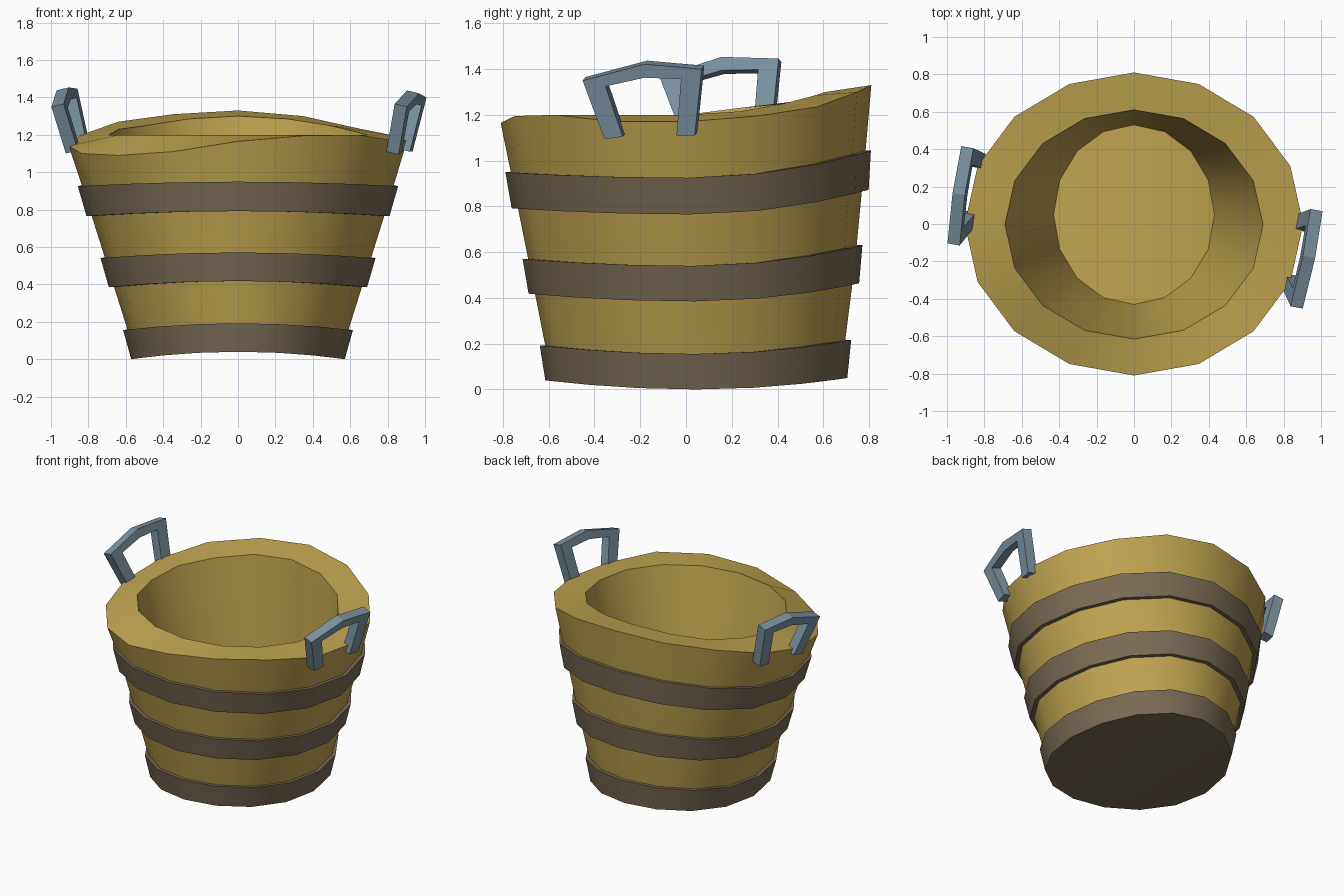
import bpy, bmesh, math
from mathutils import Vector

if "Cube" in bpy.data.objects:
    bpy.data.objects.remove(bpy.data.objects["Cube"])

N = 16


def material(name, rgb):
    m = bpy.data.materials.new(name)
    m.diffuse_color = (*rgb, 1)
    m.use_nodes = True
    m.node_tree.nodes["Principled BSDF"].inputs["Base Color"].default_value = m.diffuse_color
    return m


wood = material("yellow_wood", (0.53, 0.37, 0.08))
hoop = material("brown_hoop", (0.19, 0.145, 0.09))
metal = material("blue_grey_metal", (0.20, 0.29, 0.36))


def finish(bm, name, mat, smooth=True):
    bmesh.ops.recalc_face_normals(bm, faces=bm.faces)
    me = bpy.data.meshes.new(name)
    bm.to_mesh(me)
    bm.free()
    me.materials.append(mat)
    ob = bpy.data.objects.new(name, me)
    bpy.context.collection.objects.link(ob)
    if smooth:
        me.polygons.foreach_set("use_smooth", [True] * len(me.polygons))
        me.set_sharp_from_angle(angle=math.radians(30))
    return ob


def ellipse(a, front, back, heights):
    """Sixteen-sided ring with its own front and back reach."""
    pts = []
    for i in range(N):
        t = 2 * math.pi * i / N
        y = (back - front) / 2 + (back + front) / 2 * math.sin(t)
        pts.append((a * math.cos(t), y, heights[i]))
    return pts


def wall_ring(z, off=0.0):
    """Ring on the flared, slightly bent bucket wall, pushed out by off."""
    hs = []
    for i in range(N):
        s = math.sin(2 * math.pi * i / N)
        lift = 0.05 + 0.075 * z if s > 0 else 0.04 - 0.017 * z
        hs.append(z + lift * s * s)
    return ellipse(0.541 + 0.315 * z + off, 0.585 + 0.195 * z + off,
                   0.675 + 0.155 * z - 0.04 * z * z + off, hs)


def cap(bm, r):
    """Fill a ring with strips running front to back."""
    for i in range(N // 2):
        vs = []
        for k in (i, i + 1, (N - i - 1) % N, (N - i) % N):
            if r[k] not in vs:
                vs.append(r[k])
        bm.faces.new(vs)


def loft(rings, closed=False, cap_first=False, cap_last=False):
    bm = bmesh.new()
    rs = [[bm.verts.new(p) for p in r] for r in rings]
    pairs = list(zip(rs, rs[1:])) + ([(rs[-1], rs[0])] if closed else [])
    for a, b in pairs:
        for i in range(N):
            j = (i + 1) % N
            bm.faces.new((a[i], a[j], b[j], b[i]))
    if cap_first:
        cap(bm, rs[0])
    if cap_last:
        cap(bm, rs[-1])
    return bm


# Bucket body: outer wall, uneven rim, inner wall and floor
outer_z = [1.17, 1.195, 1.235, 1.30, 1.33, 1.31, 1.27, 1.20,
           1.14, 1.10, 1.09, 1.11, 1.165, 1.195, 1.20, 1.17]
inner_z = [1.20, 1.215, 1.25, 1.285, 1.30, 1.285, 1.25, 1.23] + [1.20] * 8
floor_z = [0.15 + 0.04 * math.sin(2 * math.pi * i / N) ** 2 for i in range(N)]
body = loft([wall_ring(0.015), wall_ring(0.46), wall_ring(0.85),
             ellipse(0.905, 0.81, 0.81, outer_z),
             ellipse(0.69, 0.615, 0.61, inner_z),
             ellipse(0.43, 0.43, 0.53, floor_z)],
            cap_first=True, cap_last=True)
finish(body, "bucket_body", wood)

# Hoops: the lowest one also closes the underside
for name, z0, z1 in (("middle_hoop", 0.385, 0.54), ("top_hoop", 0.765, 0.925)):
    bm = loft([wall_ring(z0, -0.02), wall_ring(z0, 0.028),
               wall_ring(z1, 0.024), wall_ring(z1, -0.02)], closed=True)
    finish(bm, name, hoop)
bm = loft([wall_ring(0, 0.03), wall_ring(0.155, 0.024), wall_ring(0.155, -0.02)],
          cap_first=True)
finish(bm, "bottom_hoop", hoop)

# Handles: a bent bar lying in a plane that leans outwards
OUTER = [(-0.345, 1.11), (-0.44, 1.365), (-0.17, 1.437), (0.08, 1.415), (0.05, 1.125)]
INNER = [(-0.265, 1.12), (-0.34, 1.34), (-0.17, 1.378), (-0.01, 1.372), (-0.03, 1.125)]


def handle(name, side, base, slope, dy, rise):
    bm = bmesh.new()
    n = Vector((1, -slope, -0.24)).normalized() * 0.068

    def place(y, z, push):
        z += rise * (y + 0.44)
        y += dy
        p = Vector((base + slope * y + 0.24 * z, y, z)) + n * push
        return bm.verts.new((side * p.x, p.y, p.z))

    rows = [[place(*o, 0), place(*o, 1), place(*i, 1), place(*i, 0)]
            for o, i in zip(OUTER, INNER)]
    for a, b in zip(rows, rows[1:]):
        for k in range(4):
            m = (k + 1) % 4
            bm.faces.new((a[k], a[m], b[m], b[k]))
    bm.faces.new(rows[0])
    bm.faces.new(rows[-1])
    finish(bm, name, metal, smooth=False)


handle("right_handle", 1, 0.589, 0.18, 0.0, 0.0)
handle("left_handle", -1, 0.584, -0.18, 0.325, 0.06)
